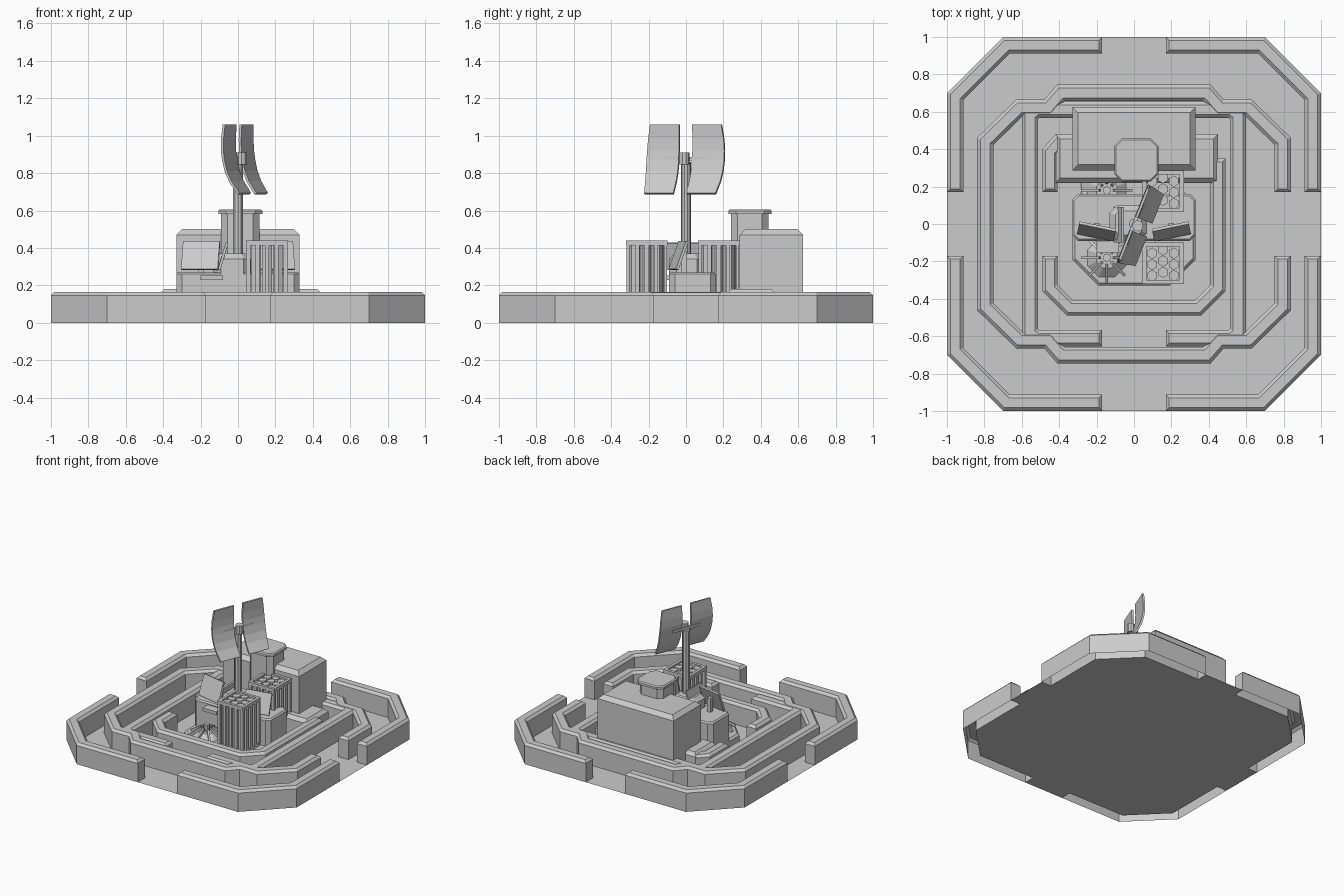
import bpy, bmesh, math
from mathutils import Vector, Matrix

if "Cube" in bpy.data.objects:
    bpy.data.objects.remove(bpy.data.objects["Cube"])


def finish(name, bm, recalc=True):
    if recalc:
        bmesh.ops.recalc_face_normals(bm, faces=bm.faces[:])
    me = bpy.data.meshes.new(name)
    bm.to_mesh(me)
    bm.free()
    ob = bpy.data.objects.new(name, me)
    bpy.context.collection.objects.link(ob)
    return ob


def block(name, pts, polys, z0, z1, ch=0.018):
    """Plan polygons raised to z1 with chamfered top rim, open underneath."""
    bm = bmesh.new()
    vs = [bm.verts.new((x, y, z1 - ch)) for x, y in pts]
    faces = [bm.faces.new([vs[i] for i in p]) for p in polys]
    rim = [e for e in bm.edges if e.is_boundary]
    ret = bmesh.ops.extrude_edge_only(bm, edges=rim)
    for v in ret['geom']:
        if isinstance(v, bmesh.types.BMVert):
            v.co.z = z0
    bm.normal_update()
    if ch > 0:
        bmesh.ops.inset_region(bm, faces=faces, thickness=ch, use_even_offset=True)
        for v in {v for f in faces for v in f.verts}:
            v.co.z = z1
    return finish(name, bm)


def prism(name, pts, z0, z1, ch=0.018):
    return block(name, pts, [range(len(pts))], z0, z1, ch)


def rect(x0, x1, y0, y1, c=0.0):
    if c == 0:
        return [(x0, y0), (x1, y0), (x1, y1), (x0, y1)]
    return [(x0 + c, y0), (x1 - c, y0), (x1, y0 + c), (x1, y1 - c),
            (x1 - c, y1), (x0 + c, y1), (x0, y1 - c), (x0, y0 + c)]


def wall(name, path, width=0.088, z1=0.165):
    """Clockwise outer path, thickened inwards with mitred corners."""
    p = [Vector(q) for q in path]
    n = len(p)
    nrm = []
    for a, b in zip(p, p[1:]):
        d = (b - a).normalized()
        nrm.append(Vector((d.y, -d.x)))
    inner = []
    for i in range(n):
        a, b = nrm[max(i - 1, 0)], nrm[min(i, n - 2)]
        inner.append(p[i] + (a + b) * (width / (1 + a.dot(b))))
    polys = [(i, i + 1, n + i + 1, n + i)[::-1] for i in range(n - 1)]
    return block(name, [tuple(v) for v in p + inner], polys, 0, z1)


def box(name, c, s, rot=(0, 0, 0)):
    bm = bmesh.new()
    bmesh.ops.create_cube(bm, size=1)
    bm.transform(Matrix.Diagonal((*s, 1)))
    ob = finish(name, bm)
    ob.location, ob.rotation_euler = c, rot
    return ob


def cyl(name, x, y, z0, z1, r, sides=12, r2=None, turn=0):
    bm = bmesh.new()
    bmesh.ops.create_cone(bm, cap_ends=True, segments=sides, radius1=r,
                          radius2=r if r2 is None else r2, depth=z1 - z0)
    ob = finish(name, bm)
    ob.location, ob.rotation_euler.z = (x, y, (z0 + z1) / 2), turn
    return ob


# Ground plate: reaches the rim only in the four gateways
bm = bmesh.new()
plate = []
for k in range(4):
    R = Matrix.Rotation(k * math.pi / 2, 2)
    for q in [(0.66, -0.915), (0.915, -0.66), (0.915, -0.17), (1, -0.17), (1, 0.17), (0.915, 0.17)]:
        plate.append(R @ Vector(q))
bm.faces.new([bm.verts.new((v.x, v.y, 0)) for v in plate])
finish("ground_plate", bm, False)

# Outer corner walls
for sx in (1, -1):
    for sy in (1, -1):
        path = [(sx * x, sy * y) for x, y in [(0.17, 1), (0.7, 1), (1, 0.7), (1, 0.17)]]
        wall("outer_wall", path if sx * sy > 0 else path[::-1])

# Second wall, open on the right
low = [(0.84, -0.17), (0.84, -0.46), (0.63, -0.665), (0.48, -0.665), (0.41, -0.745)]
left = [(-x, y) for x, y in low[:0:-1]]
half = low + left
wall("second_wall", half + [(x, -y) for x, y in half[::-1]])

# Third wall, open at the front
half = [(-0.17, -0.655), (-0.54, -0.655), (-0.6, -0.6), (-0.6, 0.6), (-0.54, 0.655)]
wall("third_wall", half + [(-x, y) for x, y in half[::-1]], z1=0.163)

# Inner wall, open on the left
wall("inner_wall", [(0.49, 0.35), (0.49, -0.36), (0.36, -0.49), (-0.36, -0.49),
                    (-0.49, -0.36), (-0.49, -0.17)], 0.082)
wall("inner_wall_back", [(-0.49, 0.17), (-0.49, 0.40), (-0.42, 0.48), (-0.35, 0.48)], 0.082)

# Shelter with its plinth and hatch tower
prism("shelter_plinth", rect(-0.42, 0.45, 0.22, 0.48), 0, 0.18, 0.025)
prism("shelter", rect(-0.33, 0.33, 0.287, 0.625), 0, 0.5, 0.03)
prism("hatch_tower", rect(-0.09, 0.115, 0.24, 0.44, 0.035), 0.1, 0.59, 0)
prism("hatch_lid", rect(-0.105, 0.13, 0.227, 0.458, 0.04), 0.582, 0.606, 0.008)

# Central deck and console
prism("deck_base", rect(-0.33, 0.33, -0.33, 0.25, 0.14), 0, 0.06, 0.015)
prism("deck", rect(-0.33, 0.33, -0.09, 0.16, 0.03), 0.02, 0.27, 0.01)
prism("console", rect(-0.13, 0.07, -0.09, 0.10, 0.04), 0.25, 0.37, 0.03)
box("console_step", (-0.14, -0.12, 0.24), (0.12, 0.07, 0.025))

# Tilted screens on posts
for s in (-1, 1):
    box("screen", (s * 0.2, -0.04, 0.36), (0.2, 0.015, 0.16), (-0.35, 0, s * 0.2))
    box("screen_post", (s * 0.2, -0.01, 0.32), (0.03, 0.03, 0.12))
box("side_screen", (-0.08, -0.005, 0.355), (0.014, 0.19, 0.15), (0, 0.28, 0))

# Low fans with radial ribs
for y in (0.18, -0.18):
    cyl("fan_base", -0.145, y, 0.03, 0.10, 0.15, 8, 0.06, math.pi / 8)
    cyl("fan_hub", -0.145, y, 0.09, 0.15, 0.022, 8)
    for k in range(8):
        a = k * math.pi / 4
        box("fan_rib", (-0.145 + 0.085 * math.cos(a), y + 0.085 * math.sin(a), 0.095),
            (0.11, 0.014, 0.02), (0, 0.55, a))

# Rod cages: posts, top frame and hexagonal rods
for cy in (-0.21, 0.175):
    cx, h, w = 0.155, 0.1, 0.022
    box("cage_floor", (cx, cy, 0.06), (0.21, 0.21, 0.05))
    for s in (-1, 1):
        box("cage_top_rail", (cx, cy + s * h, 0.427), (2 * h + w, w, 0.026))
        box("cage_top_rail", (cx + s * h, cy, 0.427), (w, 2 * h + w, 0.026))
        for t in (-1, -0.5, 0, 0.5, 1):
            box("cage_bar", (cx + t * h, cy + s * h, 0.25), (w, w * 0.8, 0.34))
            if abs(t) < 1:
                box("cage_bar", (cx + s * h, cy + t * h, 0.25), (w * 0.8, w, 0.34))
    for i in range(3):
        for j in range(3):
            cyl("fuel_rod", cx + (i - 1) * 0.058, cy + (j - 1) * 0.06 + (0.012 if i % 2 else -0.006),
                0.08, 0.43, 0.03, 6)

# Mast, pivot and the two curved panels
cyl("mast", 0, 0, 0.1, 0.86, 0.028, 10)
turn = math.atan2(0.93, 0.37)
pivot = cyl("mast_pivot", 0.02, -0.01, 0.845, 0.91, 0.03, 10)
arm = box("panel_arm", (0, 0, 0.875), (0.24, 0.02, 0.02), (0, 0, turn))
profile = [(0, 1.06), (-0.004, 0.98), (-0.003, 0.92), (0.004, 0.87), (0.018, 0.81),
           (0.042, 0.755), (0.085, 0.69)]
for s in (-1, 1):
    bm = bmesh.new()
    rows = []
    for v, z in profile:
        # panel outline swells slightly towards the middle
        outer = 0.205 + 0.018 * (1 - ((z - 0.875) / 0.185) ** 2)
        rows.append([bm.verts.new((s * u, -v, z)) for u in (0.038, outer)])
    for a, b in zip(rows, rows[1:]):
        bm.faces.new((a[0], a[1], b[1], b[0]))
    ob = finish("curved_panel", bm)
    ob.rotation_euler.z = turn
    mod = ob.modifiers.new("thickness", 'SOLIDIFY')
    mod.thickness, mod.offset = 0.014, 0
